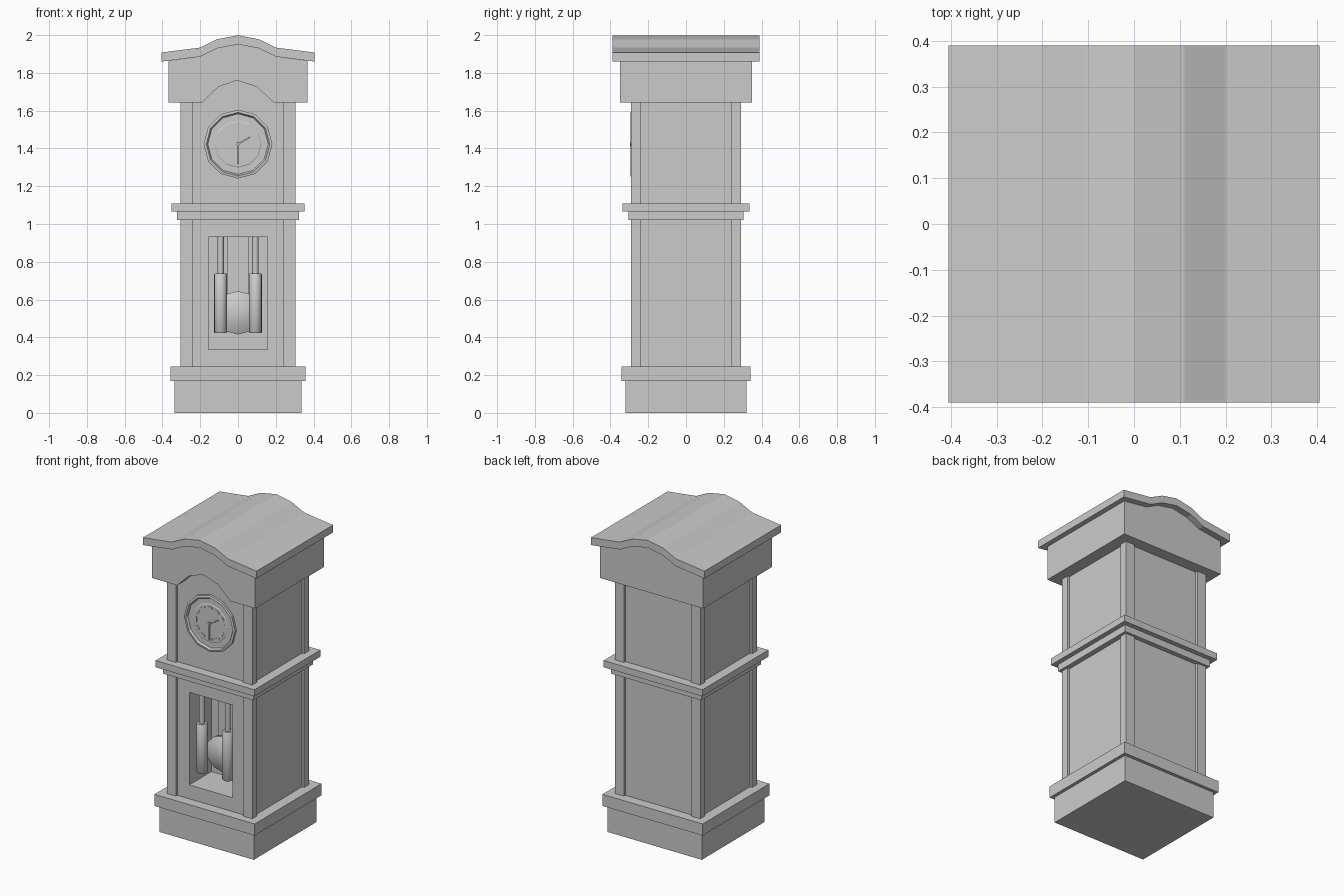
import bpy, bmesh, math
from mathutils import Matrix, Vector

if "Cube" in bpy.data.objects:
    bpy.data.objects.remove(bpy.data.objects["Cube"])


def finish(name, bm):
    bmesh.ops.recalc_face_normals(bm, faces=bm.faces)
    me = bpy.data.meshes.new(name)
    bm.to_mesh(me)
    bm.free()
    ob = bpy.data.objects.new(name, me)
    bpy.context.collection.objects.link(ob)
    return ob


def box(name, x0, x1, y0, y1, z0, z1):
    bm = bmesh.new()
    size = Matrix.Diagonal((x1 - x0, y1 - y0, z1 - z0, 1))
    mid = Matrix.Translation(((x0 + x1) / 2, (y0 + y1) / 2, (z0 + z1) / 2))
    bmesh.ops.create_cube(bm, size=1, matrix=mid @ size)
    return finish(name, bm)


def slab(name, hx, hy, z0, z1):
    return box(name, -hx, hx, -hy, hy, z0, z1)


def prism(name, profile, y0, y1):
    """Extrude an x/z outline along y."""
    bm = bmesh.new()
    face = bm.faces.new([bm.verts.new((x, y0, z)) for x, z in profile])
    ext = bmesh.ops.extrude_face_region(bm, geom=[face])
    verts = [v for v in ext["geom"] if isinstance(v, bmesh.types.BMVert)]
    bmesh.ops.translate(bm, verts=verts, vec=(0, y1 - y0, 0))
    return finish(name, bm)


def lathe(name, section, centre, sides, axis="Z"):
    """Revolve a radius/height section; axis Y points the height at the front."""
    bm = bmesh.new()
    rings = []
    for r, h in section:
        ring = []
        for i in range(sides):
            a = 2 * math.pi * i / sides
            p = (r * math.sin(a), -r * math.cos(a), h) if axis == "Z" else \
                (r * math.sin(a), -h, r * math.cos(a))
            ring.append(bm.verts.new(Vector(p) + Vector(centre)))
        rings.append(ring)
    for a, b in zip(rings, rings[1:]):
        for i in range(sides):
            j = (i + 1) % sides
            bm.faces.new((a[i], a[j], b[j], b[i]))
    bm.faces.new(rings[0])
    bm.faces.new(rings[-1])
    return finish(name, bm)


def smooth(ob, deg=40):
    bpy.ops.object.select_all(action="DESELECT")
    ob.select_set(True)
    bpy.context.view_layer.objects.active = ob
    bpy.ops.object.shade_smooth_by_angle(angle=math.radians(deg))


# Plinth and waist mouldings
slab("plinth", 0.337, 0.32, 0, 0.17)
slab("plinth_moulding", 0.358, 0.341, 0.17, 0.245)
slab("waist_moulding_lower", 0.323, 0.305, 1.02, 1.065)
slab("waist_moulding_upper", 0.353, 0.336, 1.065, 1.108)

# Case with the pendulum window cut into the front
PANEL = 0.275
case = slab("case", 0.29, PANEL, 0.2, 1.80)
cutter = box("window_cutter", -0.155, 0.155, -0.4, -0.05, 0.335, 0.932)
cutter.hide_render = True
mod = case.modifiers.new("window", "BOOLEAN")
mod.operation, mod.solver, mod.object = "DIFFERENCE", "EXACT", cutter
bpy.context.view_layer.objects.active = case
bpy.ops.object.modifier_apply(modifier="window")
bpy.data.objects.remove(cutter)

# Corner posts
for sx in (-1, 1):
    for sy in (-1, 1):
        xs = sorted((sx * 0.24, sx * 0.305))
        ys = sorted((sy * 0.24, sy * 0.29))
        box("corner_post", *xs, *ys, 0.245, 1.66)

# Arched roof: outline shared with the top of the hood
half = [(0.405, 1.86), (0.2, 1.886), (0.11, 1.93)]
under = half + [(0, 1.951)] + [(-x, z) for x, z in reversed(half)]
top = [(x, z + 0.048) for x, z in under]
prism("roof", under + top[::-1], -0.39, 0.39)

# Hood with an arch cut in its front board
hood_top = [(0.368, 1.864)] + under[1:-1] + [(-0.368, 1.864)]
arch = [(-0.19, 1.642), (-0.105, 1.726), (-0.005, 1.76), (0.1, 1.726), (0.19, 1.642)]
prism("hood_front", hood_top + [(-0.368, 1.642)] + arch + [(0.368, 1.642)], -0.35, -PANEL)
prism("hood", hood_top + [(-0.368, 1.642), (0.368, 1.642)], -PANEL, 0.35)

# Clock face: raised rim with a stepped dial
DIAL_Z = 1.423
lathe("clock_dial", [(0.182, -0.005), (0.182, 0.015), (0.168, 0.018), (0.16, 0.006),
                     (0.125, 0.006), (0.12, 0.009)], (0, -PANEL, DIAL_Z), 12, "Y")


def dial_bar(name, angle, r0, r1, w, y0, y1):
    """Bar on the dial, angle clockwise from twelve."""
    ob = box(name, -w, w, y0, y1, r0, r1)
    ob.data.transform(Matrix.Translation((0, 0, DIAL_Z)) @ Matrix.Rotation(angle, 4, "Y"))


for i in range(12):
    dial_bar("hour_mark", i * math.pi / 6, 0.095, 0.107, 0.016, -0.287, -0.28)
dial_bar("minute_hand", math.pi, -0.01, 0.105, 0.004, -0.295, -0.291)
dial_bar("hour_hand", math.radians(60), -0.008, 0.073, 0.004, -0.292, -0.288)
lathe("hand_hub", [(0.009, 0), (0.009, 0.022)], (0, -PANEL, DIAL_Z), 8, "Y")

# Hanging weights with their rods
for sx in (-1, 1):
    c = (sx * 0.092, -0.235, 0)
    smooth(lathe("weight", [(0.03, 0.422), (0.034, 0.427), (0.034, 0.733), (0.03, 0.738)], c, 16))
    smooth(lathe("weight_rod", [(0.017, 0.73), (0.017, 0.94)], c, 12))

# Pendulum: flat shaft and lens-shaped bob
box("pendulum_shaft", -0.055, 0.055, -0.125, -0.105, 0.55, 0.94)
smooth(lathe("pendulum_bob", [(0.065, -0.035), (0.115, -0.01), (0.115, 0.01), (0.065, 0.035),
                              (0.02, 0.042)], (0, -0.15, 0.53), 12, "Y"))
